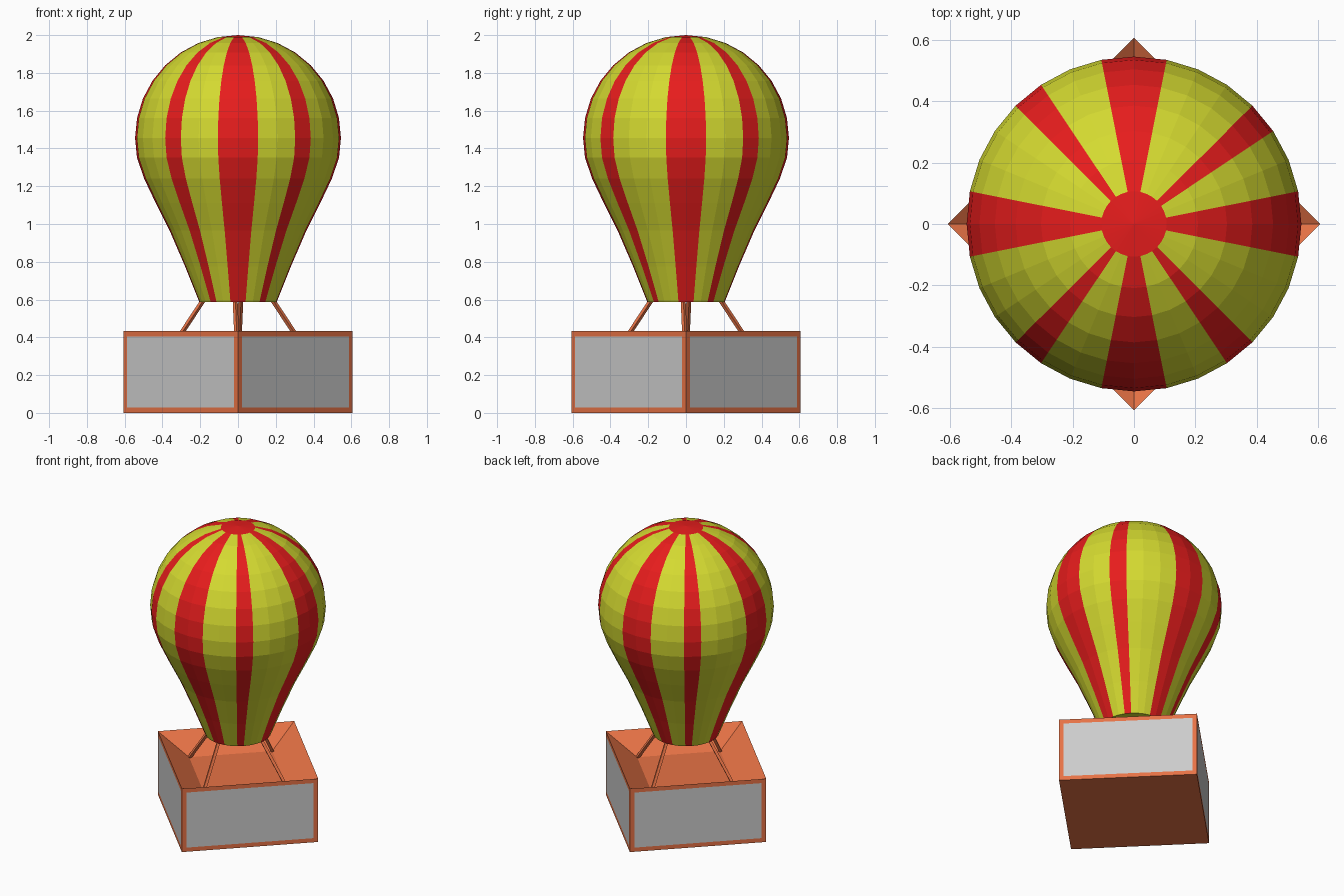
import bpy, bmesh, math
from mathutils import Vector

if "Cube" in bpy.data.objects:
    bpy.data.objects.remove(bpy.data.objects["Cube"])


def material(name, rgb):
    m = bpy.data.materials.new(name)
    m.diffuse_color = (*rgb, 1)
    m.use_nodes = True
    m.node_tree.nodes["Principled BSDF"].inputs["Base Color"].default_value = m.diffuse_color
    return m


YELLOW = material("yellow_green", (0.66, 0.70, 0.03))
RED = material("red", (0.80, 0.012, 0.012))
ORANGE = material("orange", (0.80, 0.17, 0.06))
GREY = material("grey", (0.6, 0.6, 0.6))


def finish(name, bm, mats):
    me = bpy.data.meshes.new(name)
    bm.to_mesh(me)
    bm.free()
    for m in mats:
        me.materials.append(m)
    ob = bpy.data.objects.new(name, me)
    bpy.context.collection.objects.link(ob)
    return ob


# Envelope: spherical crown, tapering to a narrow mouth
SEG, R, CZ = 32, 0.545, 1.455
STEP = 2 * math.pi / SEG
profile = [(R * math.sin(i * STEP), CZ + R * math.cos(i * STEP)) for i in range(1, 9)]
profile += [(0.535, 1.352), (0.497, 1.24), (0.435, 1.11), (0.362, 0.965),
            (0.28, 0.775), (0.205, 0.588)]
# Wide stripes on the axes, narrow ones near the diagonals
red_columns = {31, 0, 7, 8, 15, 16, 23, 24, 3, 11, 20, 27}

bm = bmesh.new()
rings = [[bm.verts.new((r * math.cos(k * STEP), r * math.sin(k * STEP), z))
          for k in range(SEG)] for r, z in profile]
top = bm.verts.new((0, 0, CZ + R))
for k in range(SEG):
    n = (k + 1) % SEG
    bm.faces.new((top, rings[0][k], rings[0][n])).material_index = 1
    for a, b in zip(rings, rings[1:]):
        f = bm.faces.new((a[k], b[k], b[n], a[n]))
        f.material_index = 1 if k in red_columns else 0
bm.faces.new(rings[-1][::-1])
finish("envelope", bm, [YELLOW, RED])

# Basket: diamond-set box with sunken sloping top and framed grey side panels
H, HALF_DIAG = 0.433, 0.607
bm = bmesh.new()
base = [bm.verts.new((HALF_DIAG * math.cos(i * math.pi / 2),
                      HALF_DIAG * math.sin(i * math.pi / 2), 0)) for i in range(4)]
rim = [bm.verts.new((v.co.x, v.co.y, H)) for v in base]
floor = [bm.verts.new((v.co.x * 0.61, v.co.y * 0.61, H - 0.115)) for v in base]
bm.faces.new(base[::-1])
bm.faces.new(floor)
sides = []
for i in range(4):
    j = (i + 1) % 4
    sides.append(bm.faces.new((base[i], base[j], rim[j], rim[i])))
    bm.faces.new((rim[i], rim[j], floor[j], floor[i]))
bm.normal_update()
bmesh.ops.inset_individual(bm, faces=sides, thickness=0.04)
for f in sides:
    f.material_index = 1
finish("basket", bm, [ORANGE, GREY])

# Ropes from the basket floor corners up to the mouth
for i, side in enumerate(("right", "back", "left", "front")):
    a = i * math.pi / 2
    out = Vector((math.cos(a), math.sin(a), 0))
    tan = Vector((-math.sin(a), math.cos(a), 0))
    p = out * 0.37 - tan * 0.003 + Vector((0, 0, 0.315))
    q = out * 0.185 - tan * 0.015 + Vector((0, 0, 0.595))
    bm = bmesh.new()
    bmesh.ops.create_cone(bm, cap_ends=True, segments=4, radius1=0.013,
                          radius2=0.013, depth=(q - p).length)
    rope = finish(side + "_rope", bm, [ORANGE])
    rope.location = (p + q) / 2
    rope.rotation_euler = (q - p).to_track_quat('Z', 'Y').to_euler()
